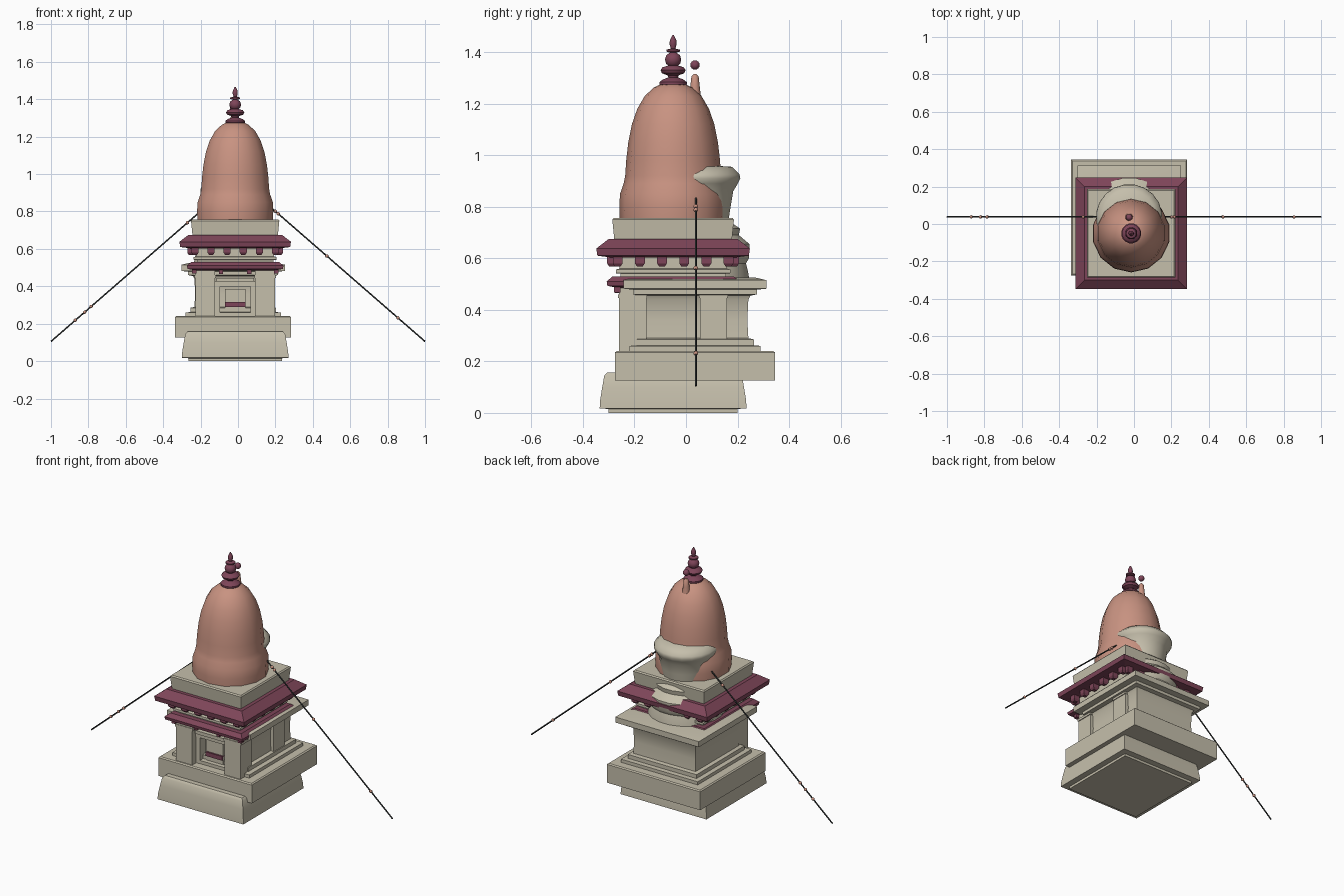
import bpy, bmesh, math
from mathutils import Vector

if "Cube" in bpy.data.objects:
    bpy.data.objects.remove(bpy.data.objects["Cube"])

def material(name, c):
    m = bpy.data.materials.new(name)
    m.diffuse_color = (*c, 1)
    m.use_nodes = True
    m.node_tree.nodes["Principled BSDF"].inputs["Base Color"].default_value = m.diffuse_color
    return m

STONE = material("pale_stone", (0.56, 0.52, 0.41))
PEACH = material("terracotta", (0.58, 0.29, 0.22))
MAROON = material("maroon", (0.21, 0.06, 0.10))
DARK = material("dark_cord", (0.03, 0.035, 0.035))

A = (-0.015, -0.05)   # axis of the front pavilion and its tower
B = (-0.026, 0.035)   # axis of the rear shrine

def finish(bm, name, mat, smooth=None):
    bmesh.ops.recalc_face_normals(bm, faces=bm.faces)
    me = bpy.data.meshes.new(name)
    bm.to_mesh(me)
    bm.free()
    me.materials.append(mat)
    ob = bpy.data.objects.new(name, me)
    bpy.context.collection.objects.link(ob)
    if smooth:
        bpy.context.view_layer.objects.active = ob
        ob.select_set(True)
        bpy.ops.object.shade_smooth_by_angle(angle=math.radians(smooth))
        ob.select_set(False)
    return ob

def stack(name, centre, rings, mat, n=4, smooth=None):
    """Loft n-sided rings of (half width, z); n=4 gives square tiers."""
    bm = bmesh.new()
    k = 1 / math.cos(math.pi / 4) if n == 4 else 1
    loops = []
    for r, z in rings:
        ang = [math.tau * (i + 0.5) / n for i in range(n)]
        loops.append([bm.verts.new((centre[0] + k * r * math.cos(a),
                                    centre[1] + k * r * math.sin(a), z)) for a in ang])
    for lo, hi in zip(loops, loops[1:]):
        for i in range(n):
            j = (i + 1) % n
            bm.faces.new((lo[i], lo[j], hi[j], hi[i]))
    bm.faces.new(loops[0])
    bm.faces.new(loops[-1])
    return finish(bm, name, mat, smooth)

def box(name, x0, x1, y0, y1, z0, z1, mat):
    bm = bmesh.new()
    bmesh.ops.create_cube(bm, size=1)
    for v in bm.verts:
        v.co = ((x0 + x1) / 2 + v.co.x * (x1 - x0),
                (y0 + y1) / 2 + v.co.y * (y1 - y0),
                (z0 + z1) / 2 + v.co.z * (z1 - z0))
    return finish(bm, name, mat)

def ball(name, p, r, mat):
    bm = bmesh.new()
    bmesh.ops.create_uvsphere(bm, u_segments=12, v_segments=8, radius=r)
    bmesh.ops.translate(bm, verts=bm.verts, vec=p)
    return finish(bm, name, mat, 60)

# Plinths
stack("lower_plinth", A, [(.25, 0), (.25, .015), (.285, .018), (.283, .05), (.275, .10),
                          (.267, .145), (.255, .157)], STONE, smooth=35)
stack("upper_plinth", B, [(.31, .125), (.31, .235), (.303, .241)], STONE)

# Rear shrine: stepped wall with a flaring cornice
stack("shrine_wall", B, [(.255, .24), (.255, .26), (.228, .262), (.228, .285), (.207, .29),
                         (.203, .36), (.207, .44), (.215, .455), (.24, .46), (.24, .478),
                         (.277, .482), (.277, .515), (.235, .525)], STONE, smooth=30)

# Rear shrine drum and flared cup, partly buried in the tower
stack("rear_drum", B, [(.19, .515), (.212, .525), (.208, .55), (.20, .58), (.212, .60), (.214, .655),
                       (.19, .675), (.172, .69), (.177, .715), (.14, .74)], STONE, 20, 40)
stack("rear_cup", B, [(.13, .74), (.14, .80), (.15, .86), (.168, .89), (.178, .91),
                      (.175, .925), (.145, .955), (.06, .96)], STONE, 20, 45)
stack("rear_spire", B, [(.06, .95), (.05, 1.1), (.026, 1.2), (.018, 1.27), (.014, 1.305),
                        (.006, 1.315)], PEACH, 10, 45)
ball("rear_finial_ball", (B[0], B[1], 1.35), .018, MAROON)

# Four corner pillars of the front pavilion with base and capital blocks
for sx in (-1, 1):
    for sy in (-1, 1):
        cx, cy = A[0] + sx * .16, A[1] + sy * .157
        box("corner_pillar", cx - .053, cx + .053, cy - .053, cy + .053, .235, .49, STONE)
        box("pillar_collar", cx - .058, cx + .058, cy - .056, cy + .056, .445, .46, STONE)

# Front doorway: jambs, lintels, threshold bar
yw = -.172
for sx in (-1, 1):
    x = A[0] + sx * .098
    box("door_jamb", x - .016, x + .016, yw - .05, yw + .01, .24, .40, STONE)
    xb = A[0] + sx * .075
    box("door_bracket", xb - .011, xb + .011, -.275, -.24, .465, .495, MAROON)
box("door_lintel", -.13, .10, yw - .055, yw + .01, .40, .425, STONE)
box("door_cornice", -.115, .085, yw - .07, yw + .01, .425, .445, STONE)
box("door_panel", -.07, .04, yw - .025, yw + .01, .24, .385, STONE)
box("door_bar", -.07, .04, yw - .035, yw, .29, .315, MAROON)

# Lower eave, neck, upper eave and tower block
stack("lower_eave", A, [(.215, .485), (.255, .493), (.258, .51), (.235, .53)], MAROON)
stack("neck", A, [(.205, .525), (.205, .54), (.222, .542), (.222, .556), (.208, .56),
                  (.208, .61)], STONE)
stack("upper_eave", A, [(.24, .603), (.294, .61), (.298, .638), (.25, .675)], MAROON)
stack("tower_block", A, [(.228, .67), (.236, .75), (.23, .757)], STONE)

# Brackets under the eaves, on all four sides
for i in range(6):
    t = -.215 + i * .086
    for s in (-1, 1):
        for u, v in ((t, s * .237), (s * .237, t)):
            x, y = A[0] + u, A[1] + v
            stack("eave_bracket", (x, y), [(.011, .568), (.019, .58), (.019, .612)], MAROON)
for s in (-1, 1):
    box("corner_bracket", A[0] + s * .22 - .012, A[0] + s * .22 + .012,
        A[1] - .23, A[1] - .205, .468, .49, MAROON)

# Bell-shaped tower
stack("tower_dome", A, [(.207, .755), (.209, .80), (.206, .85), (.192, .89), (.186, .92),
                        (.182, .98), (.174, 1.05), (.160, 1.12), (.139, 1.18), (.110, 1.23),
                        (.075, 1.262), (.04, 1.28)], PEACH, 14, 60)

# Turned finial
stack("finial", A, [(.045, 1.265), (.054, 1.275), (.054, 1.284), (.040, 1.294), (.019, 1.302),
                    (.022, 1.31), (.044, 1.318), (.050, 1.33), (.042, 1.341), (.019, 1.348),
                    (.028, 1.355), (.032, 1.372), (.027, 1.388), (.012, 1.398), (.027, 1.402),
                    (.027, 1.409), (.009, 1.414), (.014, 1.43), (.013, 1.445), (.003, 1.466)],
      MAROON, 16, 40)

# Guy cords with beads, running down to both sides
def cord_z(x):
    return .105 + (1 - abs(x)) * .87

for s in (-1, 1):
    p, q = Vector((s * .1, .038, cord_z(.1))), Vector((s * 1.0, .038, .105))
    bm = bmesh.new()
    bmesh.ops.create_cone(bm, cap_ends=True, segments=8, radius1=.004, radius2=.004,
                          depth=(q - p).length)
    rot = (q - p).to_track_quat('Z', 'Y').to_matrix()
    bmesh.ops.rotate(bm, verts=bm.verts, matrix=rot)
    bmesh.ops.translate(bm, verts=bm.verts, vec=(p + q) / 2)
    finish(bm, "guy_cord", DARK, 50)
for x in (-.87, -.82, -.785, -.27, .2, .215, .475, .855):
    ball("cord_bead", (x, .038, cord_z(x)), .009, PEACH)
